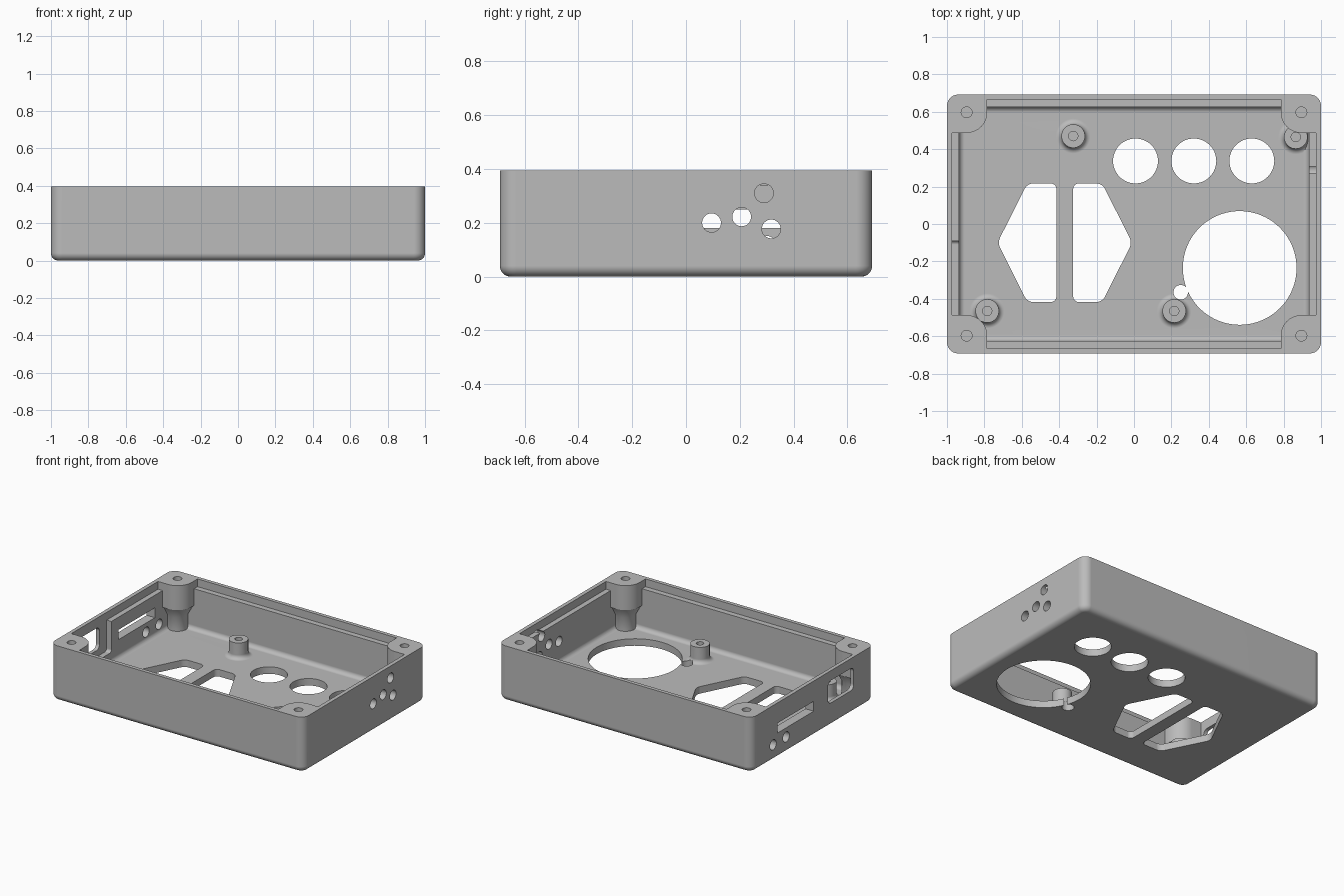
import bpy, bmesh, math
from mathutils import Matrix, Vector

if "Cube" in bpy.data.objects:
    bpy.data.objects.remove(bpy.data.objects["Cube"], do_unlink=True)

HEIGHT, FLOOR, LEDGE = 0.395, 0.05, 0.34
TOP = 0.6                                    # cutters overshoot the rim


def make_object(name, bm):
    bmesh.ops.recalc_face_normals(bm, faces=bm.faces)
    mesh = bpy.data.meshes.new(name)
    bm.to_mesh(mesh)
    bm.free()
    ob = bpy.data.objects.new(name, mesh)
    bpy.context.collection.objects.link(ob)
    return ob


def prism(name, outline, low, high, radius=0, bottom=0, only=None, along_x=False):
    """Extruded outline with rounded upright edges and an optional bottom fillet."""
    bm = bmesh.new()
    face = bm.faces.new([bm.verts.new((u, v, low)) for u, v in outline])
    new = bmesh.ops.extrude_face_region(bm, geom=[face])["geom"]
    for v in new:
        if isinstance(v, bmesh.types.BMVert):
            v.co.z = high
    if radius:
        edges = [e for e in bm.edges if abs(e.verts[0].co.z - e.verts[1].co.z) > 1e-4]
        if only:
            edges = [e for e in edges if (e.verts[0].co.xy - Vector(only)).length < 1e-4]
        bmesh.ops.bevel(bm, geom=edges, offset=radius, segments=10, profile=0.5, affect='EDGES')
    if bottom:
        edges = [e for e in bm.edges if all(abs(v.co.z - low) < 1e-4 for v in e.verts)]
        bmesh.ops.bevel(bm, geom=edges, offset=bottom, segments=8, profile=0.5, affect='EDGES')
    if along_x:                              # outline is (y, z), depth is x
        for v in bm.verts:
            v.co = (v.co.z, v.co.x, v.co.y)
    return make_object(name, bm)


def rect(u0, u1, v0, v1):
    return [(u0, v0), (u1, v0), (u1, v1), (u0, v1)]


def disc(u, v, r, sides=48):
    return [(u + r * math.cos(math.tau * i / sides), v + r * math.sin(math.tau * i / sides))
            for i in range(sides)]


def lathe(name, x, y, profile):
    """Closed solid turned about an upright axis from (radius, height) points."""
    bm = bmesh.new()
    pts = [(0, profile[0][1])] + profile + [(0, profile[-1][1])]
    verts = [bm.verts.new((r, 0, z)) for r, z in pts]
    edges = [bm.edges.new(pair) for pair in zip(verts, verts[1:])]
    bmesh.ops.spin(bm, geom=verts + edges, cent=(0, 0, 0), axis=(0, 0, 1),
                   angle=math.tau, steps=40)
    bmesh.ops.remove_doubles(bm, verts=bm.verts, dist=1e-5)
    bmesh.ops.translate(bm, verts=bm.verts, vec=(x, y, 0))
    return make_object(name, bm)


def combine(target, tool, operation='DIFFERENCE'):
    mod = target.modifiers.new("shape", 'BOOLEAN')
    mod.operation, mod.solver, mod.object = operation, 'EXACT', tool
    bpy.context.view_layer.objects.active = target
    bpy.ops.object.modifier_apply(modifier=mod.name)
    bpy.data.objects.remove(tool, do_unlink=True)


# Outer block, and the inner space with the stepped rim recess
case = prism("enclosure_case", rect(-1, 1, -0.692, 0.692), 0, HEIGHT, 0.06, 0.04)
space = prism("inner_space", rect(-0.935, 0.935, -0.626, 0.626), FLOOR, TOP, 0.05, 0.03)
combine(space, prism("rim_recess", rect(-0.972, 0.972, -0.665, 0.665), LEDGE, TOP + 0.02, 0.03), 'UNION')
# Thinned wall behind the connector opening
combine(space, prism("connector_pocket", rect(-0.53, -0.09, 0.12, TOP + 0.04),
                     -0.973, -0.85, 0.02, along_x=True), 'UNION')

# Corner screw posts, tapering to slim columns
corners = [(sx, sy) for sx in (-1, 1) for sy in (-1, 1)]
for sx, sy in corners:
    block = rect(sx * 0.785, sx * 1.1, sy * 0.487, sy * 0.9)
    combine(space, prism("post", block, 0.22, TOP + 0.1, 0.11, only=block[0]))
    combine(space, lathe("column", sx * 0.895, sy * 0.597,
                         [(0.07, 0), (0.07, 0.15), (0.108, 0.223), (0.1, 0.26)]))

# Board standoffs with a flared foot
standoffs = [(-0.325, 0.47), (0.865, 0.465), (-0.785, -0.465), (0.215, -0.465)]
flare = [(0.093 - 0.03 * math.sin(a), FLOOR + 0.03 * (1 - math.cos(a)))
         for a in (math.pi / 2 * i / 6 for i in range(7))]
for x, y in standoffs:
    combine(space, lathe("standoff", x, y, [(0.093, 0)] + flare + [(0.063, 0.165)]))

combine(case, space)

# Screw holes
for sx, sy in corners:
    combine(case, prism("screw_hole", disc(sx * 0.895, sy * 0.597, 0.029, 24), 0.2, TOP))
for x, y in standoffs:
    combine(case, prism("standoff_hole", disc(x, y, 0.025, 24), 0.07, 0.3 if x < 0.8 else 0.2))

# Floor openings: three buttons, the dial with its notch, two half hexagons
for x in (0.008, 0.32, 0.63):
    combine(case, prism("button_hole", disc(x, 0.337, 0.12), -0.1, 0.1))
combine(case, prism("dial_hole", disc(0.565, -0.235, 0.304, 80), -0.1, 0.12))
combine(case, prism("dial_notch", disc(0.25, -0.365, 0.039, 32), -0.1, 0.13))
for s in (-1, 1):
    half = [(0.045, 0.317), (0.2, 0.317), (0.36, 0), (0.2, -0.317), (0.045, -0.317)]
    outline = [(-0.37 + s * u, -0.1 + v) for u, v in half]
    combine(case, prism("hexagon_half", outline, -0.1, 0.12, 0.03))

# Vent holes in the left wall
for y, z in [(0.15, 0.325), (0.29, 0.31), (0.095, 0.2), (0.207, 0.222), (0.317, 0.177), (0.197, 0.108)]:
    combine(case, prism("vent_hole", disc(y, z, 0.035, 32), 0.9, 1.1, along_x=True))

# Connector opening, card slot and two round holes in the right wall
combine(case, prism("connector_opening", rect(-0.46, -0.17, 0.165, 0.325), -1.1, -0.9, 0.035, along_x=True))
combine(case, prism("card_slot", rect(-0.01, 0.4, 0.18, 0.25), -1.1, -0.9, along_x=True))
for y in (0.3, 0.447):
    combine(case, prism("jack_hole", disc(y, 0.115, 0.036, 32), -1.1, -0.9, along_x=True))

# Colour and shading
grey = bpy.data.materials.new("plain_grey")
grey.use_nodes = True
grey.diffuse_color = (0.5, 0.5, 0.5, 1)
grey.node_tree.nodes["Principled BSDF"].inputs["Base Color"].default_value = (0.5, 0.5, 0.5, 1)
case.data.materials.clear()
case.data.materials.append(grey)
case.data.polygons.foreach_set("material_index", [0] * len(case.data.polygons))
bpy.ops.object.select_all(action='DESELECT')
case.select_set(True)
bpy.context.view_layer.objects.active = case
bpy.ops.object.shade_smooth_by_angle(angle=math.radians(30))
weighted = case.modifiers.new("even_shading", 'WEIGHTED_NORMAL')
weighted.keep_sharp = True
